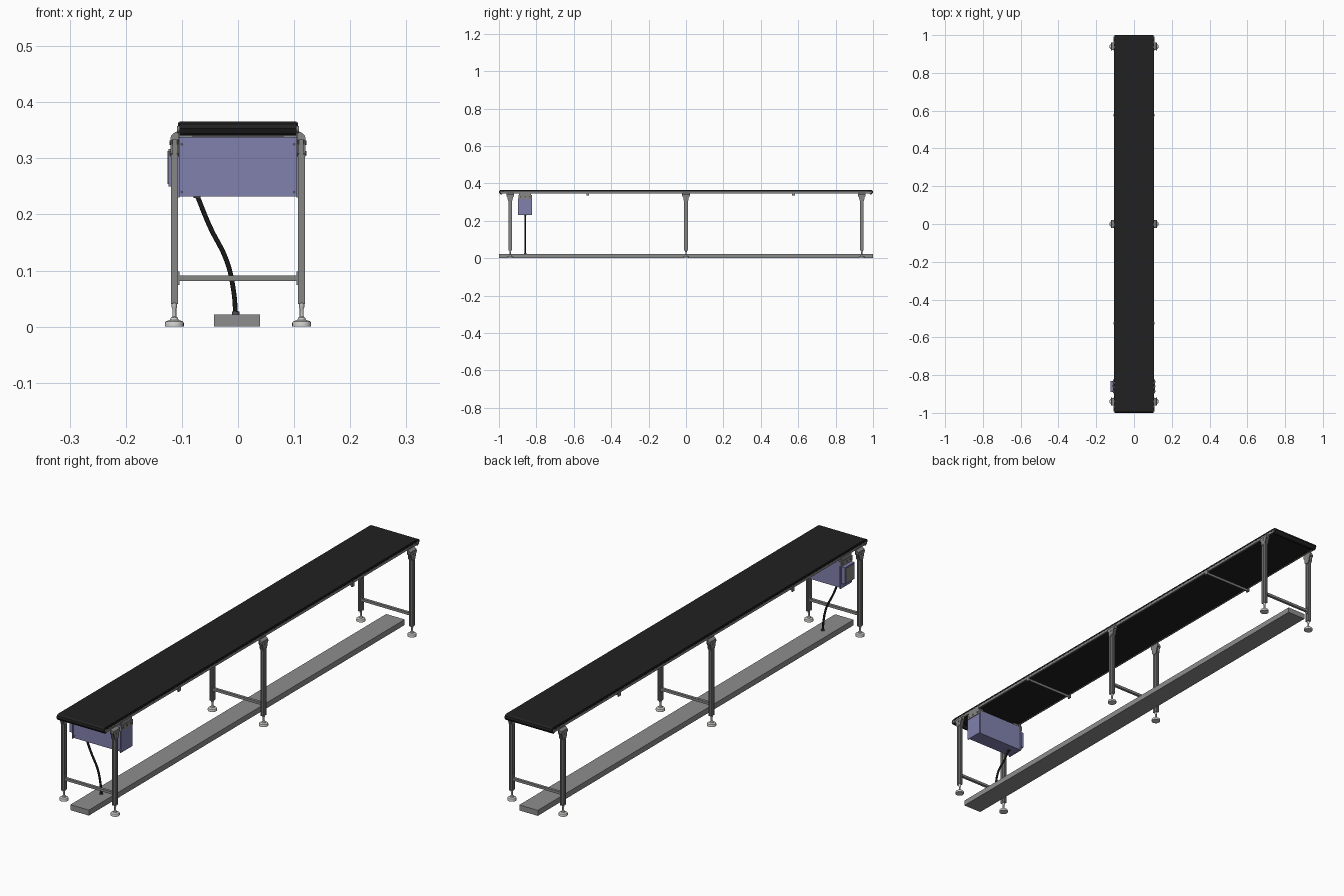
import bpy, bmesh, math
from mathutils import Matrix, Vector

if "Cube" in bpy.data.objects:
    bpy.data.objects.remove(bpy.data.objects["Cube"])


def material(name, rgb):
    m = bpy.data.materials.new(name)
    m.diffuse_color = (*rgb, 1)
    m.use_nodes = True
    m.node_tree.nodes["Principled BSDF"].inputs["Base Color"].default_value = m.diffuse_color
    return m


BELT = material("belt_black", (0.015, 0.015, 0.015))
STEEL = material("steel_grey", (0.24, 0.24, 0.235))
BASE = material("base_grey", (0.27, 0.27, 0.27))
FOOT = material("foot_light_grey", (0.62, 0.62, 0.60))
BLUE = material("motor_blue", (0.22, 0.22, 0.43))
CABLE = material("cable_black", (0.01, 0.01, 0.01))
DARK = material("dark_grey", (0.08, 0.08, 0.08))


# ---- helpers: add shapes to a bmesh, then finish it as one object ----
def box(bm, x, y, z):
    """Box from (min, max) pairs."""
    c = [(a + b) / 2 for a, b in (x, y, z)]
    s = [b - a for a, b in (x, y, z)]
    bmesh.ops.create_cube(bm, size=1, matrix=Matrix.Translation(c) @ Matrix.Diagonal((*s, 1)))


def rod(bm, p, q, r, n=16):
    p, q = Vector(p), Vector(q)
    rot = (q - p).to_track_quat('Z', 'Y').to_matrix().to_4x4()
    bmesh.ops.create_cone(bm, cap_ends=True, segments=n, radius1=r, radius2=r,
                          depth=(q - p).length, matrix=Matrix.Translation((p + q) / 2) @ rot)


def prism_x(bm, pts, x0, x1):
    """Extrude a closed (y, z) outline from x0 to x1."""
    f = bm.faces.new([bm.verts.new((x0, y, z)) for y, z in pts])
    new = bmesh.ops.extrude_face_region(bm, geom=[f])["geom"]
    bmesh.ops.translate(bm, vec=(x1 - x0, 0, 0), verts=[v for v in new if isinstance(v, bmesh.types.BMVert)])


def lathe(bm, profile, cx, cy, n=20):
    rings = [[bm.verts.new((cx + r * math.cos(2 * math.pi * i / n), cy + r * math.sin(2 * math.pi * i / n), z))
              for i in range(n)] for r, z in profile]
    for a, b in zip(rings, rings[1:]):
        for i in range(n):
            bm.faces.new((a[i], a[(i + 1) % n], b[(i + 1) % n], b[i]))
    bm.faces.new(rings[0])
    bm.faces.new(rings[-1])


def finish(bm, name, mat, mirror=False, smooth=False):
    bmesh.ops.recalc_face_normals(bm, faces=bm.faces)
    me = bpy.data.meshes.new(name)
    bm.to_mesh(me)
    bm.free()
    me.materials.append(mat)
    ob = bpy.data.objects.new(name, me)
    bpy.context.collection.objects.link(ob)
    if mirror:
        ob.modifiers.new("mirror", 'MIRROR')
    if smooth:
        bpy.ops.object.select_all(action='DESELECT')
        ob.select_set(True)
        bpy.context.view_layer.objects.active = ob
        bpy.ops.object.shade_smooth_by_angle(angle=math.radians(35))
    return ob


# ---- belt: thin slab with rounded noses dipping at both ends ----
nose = [(0.94, 0.349), (0.975, 0.349), (0.983, 0.342), (0.989, 0.341), (0.996, 0.345),
        (1.0, 0.353), (0.998, 0.361), (0.99, 0.366)]
bm = bmesh.new()
prism_x(bm, nose + [(-y, z) for y, z in reversed(nose)], -0.1045, 0.1045)
finish(bm, "belt", BELT)

# belt link teeth along both edges
bm = bmesh.new()
box(bm, (0.104, 0.107), (-0.985, -0.971), (0.357, 0.364))
teeth = finish(bm, "belt_teeth", BELT, mirror=True)
arr = teeth.modifiers.new("links", 'ARRAY')
arr.count = 80
arr.use_relative_offset = False
arr.use_constant_offset = True
arr.constant_offset_displace = (0, 0.0247, 0)

# side rails, and roller shafts at the ends
bm = bmesh.new()
box(bm, (0.102, 0.1065), (-0.975, 0.975), (0.347, 0.357))
finish(bm, "side_rails", STEEL, mirror=True)
bm = bmesh.new()
for s in (-1, 1):
    rod(bm, (0.10, s * 0.986, 0.352), (0.1085, s * 0.986, 0.352), 0.006)
    box(bm, (0.104, 0.1075), sorted((s * 0.955, s * 0.988)), (0.346, 0.355))
finish(bm, "roller_shafts", STEEL, mirror=True, smooth=True)

# cross rods under the belt
bm = bmesh.new()
for y in (-0.525, 0.575):
    rod(bm, (-0.106, y, 0.342), (0.106, y, 0.342), 0.005)
    for s in (-1, 1):
        box(bm, sorted((s * 0.104, s * 0.109)), (y - 0.007, y + 0.007), (0.335, 0.352))
finish(bm, "cross_rods", STEEL, smooth=True)

# ---- leg frames ----
LX = 0.1135
for y, label in ((-0.94, "front"), (0, "middle"), (0.94, "back")):
    # slotted profile leg: core plus four corner strips
    bm = bmesh.new()
    box(bm, (LX - 0.004, LX + 0.004), (y - 0.0075, y + 0.0075), (0.042, 0.335))
    for sx in (-1, 1):
        for sy in (-1, 1):
            box(bm, sorted((LX + sx * 0.0018, LX + sx * 0.0063)),
                sorted((y + sy * 0.0025, y + sy * 0.01)), (0.04, 0.336))
    finish(bm, label + "_legs", STEEL, mirror=True)

    # levelling feet
    bm = bmesh.new()
    lathe(bm, [(0.017, 0), (0.017, 0.006), (0.0155, 0.0095), (0.0075, 0.012), (0.0062, 0.016),
               (0.0035, 0.018), (0.0035, 0.032), (0.005, 0.035), (0.005, 0.041)], LX, y)
    finish(bm, label + "_feet", FOOT, mirror=True, smooth=True)

    # top bracket: plate tapering down the leg, hooked in to the rail
    bm = bmesh.new()
    outline = [(0.007, 0.303), (0.0125, 0.31), (0.0145, 0.325), (0.021, 0.333), (0.021, 0.345), (0.016, 0.351)]
    prism_x(bm, [(y + a, z) for a, z in outline] + [(y - a, z) for a, z in reversed(outline)], 0.105, 0.1085)
    out = outline[:4] + [(0.02, 0.338)]
    prism_x(bm, [(y + a, z) for a, z in out] + [(y - a, z) for a, z in reversed(out)], 0.117, 0.1205)
    hook = [bm.verts.new((x, y + s * 0.02, z)) for s in (-1, 1)
            for x, z in ((0.1065, 0.334), (0.1205, 0.334), (0.119, 0.341), (0.113, 0.346), (0.1065, 0.349))]
    bm.faces.new(hook[:5])
    bm.faces.new(hook[5:])
    for i in range(5):
        j = (i + 1) % 5
        bm.faces.new((hook[i], hook[j], hook[5 + j], hook[5 + i]))
    for z in (0.309, 0.328):
        rod(bm, (0.12, y, z), (0.1225, y, z), 0.004, 8)
    finish(bm, label + "_brackets", STEEL, mirror=True)

    # crossbar with end fittings and bolts
    bm = bmesh.new()
    box(bm, (-0.108, 0.108), (y - 0.0055, y + 0.0055), (0.081, 0.091))
    for s in (-1, 1):
        box(bm, sorted((s * 0.104, s * 0.108)), (y - 0.007, y + 0.007), (0.074, 0.098))
    finish(bm, label + "_crossbar", STEEL)

# ---- motor unit ----
MY = (-0.892, -0.828)
bm = bmesh.new()
box(bm, (-0.106, 0.106), MY, (0.232, 0.338))
finish(bm, "motor_housing", BLUE)
bm = bmesh.new()
box(bm, (0.1045, 0.1085), (-0.897, -0.823), (0.23, 0.318))
box(bm, (-0.1085, -0.1045), (-0.897, -0.823), (0.23, 0.318))
finish(bm, "housing_end_plates", BLUE)
bm = bmesh.new()
box(bm, (0.104, 0.111), (-0.896, -0.824), (0.318, 0.338))
box(bm, (0.104, 0.109), (-0.892, -0.828), (0.338, 0.352))
box(bm, (0.08, 0.104), (-0.885, -0.835), (0.337, 0.35))
finish(bm, "motor_mounts", STEEL, mirror=True)
bm = bmesh.new()
for y in (-0.885, -0.86, -0.835):
    rod(bm, (0.109, y, 0.328), (0.1125, y, 0.328), 0.004, 8)
for z in (0.24, 0.325):
    rod(bm, (0.1, -0.8935, z), (0.1, -0.891, z), 0.0025, 8)
finish(bm, "mount_bolts", DARK, mirror=True)

# control box on the left end, with a grey face panel
bm = bmesh.new()
box(bm, (-0.124, -0.106), (-0.89, -0.83), (0.25, 0.317))
finish(bm, "control_box", BLUE)
bm = bmesh.new()
box(bm, (-0.1255, -0.123), (-0.886, -0.834), (0.254, 0.313))
finish(bm, "control_panel", STEEL)

# ---- power cable with end collars ----
cu = bpy.data.curves.new("power_cable", 'CURVE')
cu.dimensions = '3D'
cu.bevel_depth = 0.0042
cu.bevel_resolution = 2
cu.resolution_u = 6
cu.use_fill_caps = True
path = [(-0.073, 0.234), (-0.05, 0.178), (-0.02, 0.117), (-0.008, 0.065), (-0.004, 0.02)]
sp = cu.splines.new('BEZIER')
sp.bezier_points.add(len(path) - 1)
for p, (x, z) in zip(sp.bezier_points, path):
    p.co = (x, -0.86, z)
    p.handle_left_type = p.handle_right_type = 'AUTO'
cu.materials.append(CABLE)
cable = bpy.data.objects.new("power_cable", cu)
bpy.context.collection.objects.link(cable)
bpy.ops.object.select_all(action='DESELECT')
cable.select_set(True)
bpy.context.view_layer.objects.active = cable
bpy.ops.object.convert(target='MESH')
bm = bmesh.new()
rod(bm, (-0.073, -0.86, 0.229), (-0.073, -0.86, 0.234), 0.0065)
rod(bm, (-0.004, -0.86, 0.02), (-0.004, -0.86, 0.027), 0.0065)
finish(bm, "cable_collars", DARK, smooth=True)

# ---- floor duct ----
bm = bmesh.new()
box(bm, (-0.043, 0.039), (-1, 1), (0, 0.022))
finish(bm, "floor_duct", BASE)
